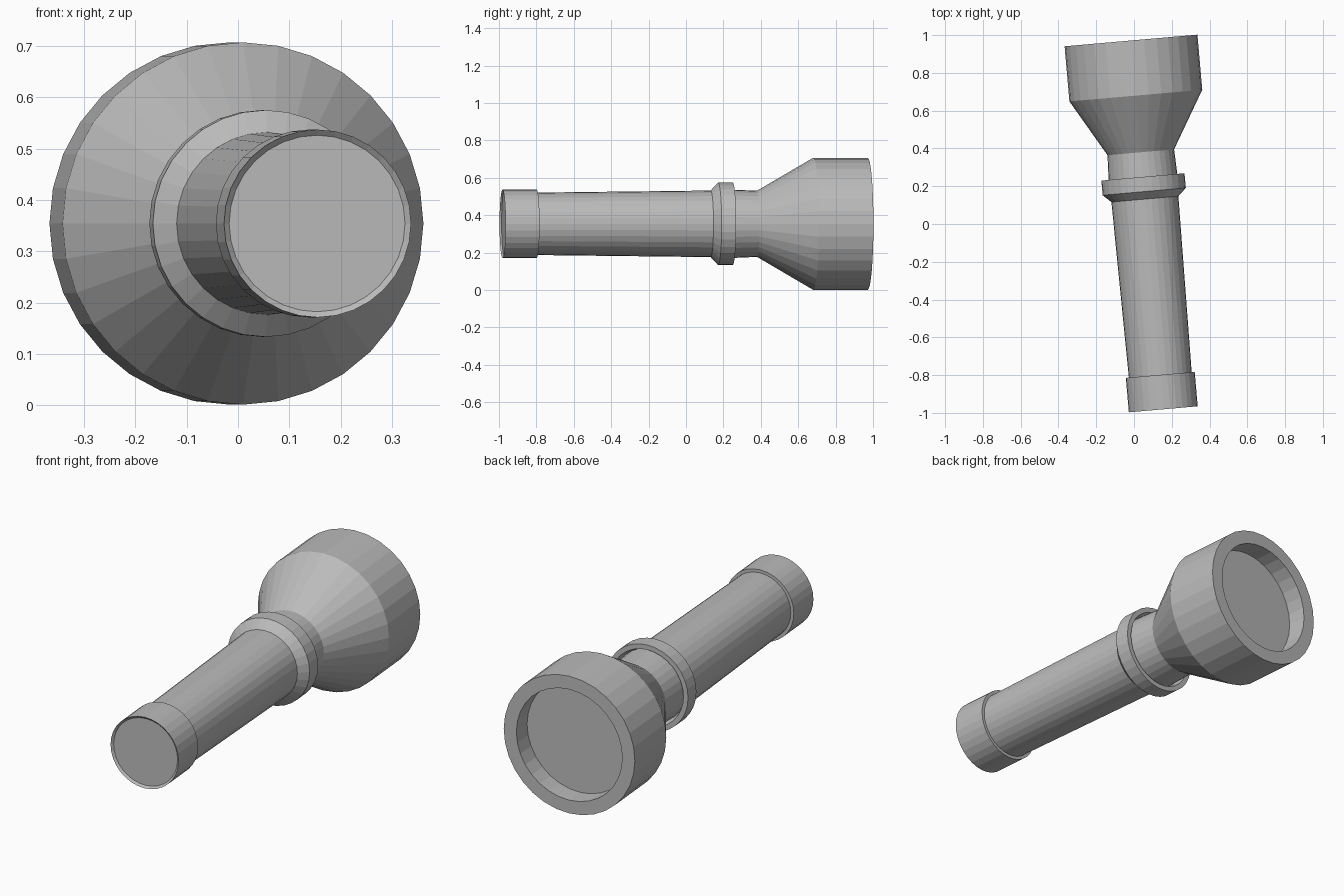
import bpy
import math
from mathutils import Matrix

cube = bpy.data.objects.get("Cube")
if cube:
    bpy.data.objects.remove(cube, do_unlink=True)

SIDES = 32
LENGTH = 1.96

grey = bpy.data.materials.new("plain grey")
grey.use_nodes = True
colour = (0.5, 0.5, 0.5, 1)
grey.diffuse_color = colour
grey.node_tree.nodes["Principled BSDF"].inputs["Base Color"].default_value = colour

# The long axis lies level, turned five degrees
placement = (Matrix.Translation((0.155, -0.981, 0.354))
             @ Matrix.Rotation(math.radians(5), 4, "Z")
             @ Matrix.Rotation(math.radians(-90), 4, "X"))


def lathe(name, profile, closed=False):
    """Revolve (radius, distance from tail) points; a zero radius closes an end."""
    verts, rings = [], []
    for radius, along in profile:
        count = SIDES if radius else 1
        rings.append([len(verts) + i for i in range(count)])
        for i in range(count):
            a = math.tau * i / SIDES
            verts.append((radius * math.cos(a), radius * math.sin(a), along))
    pairs = list(zip(rings, rings[1:]))
    if closed:
        pairs.append((rings[-1], rings[0]))
    faces = []
    for low, high in pairs:
        if len(low) == 1:
            faces.append(high[::-1])
        elif len(high) == 1:
            faces.append(low)
        else:
            for i in range(SIDES):
                j = (i + 1) % SIDES
                faces.append((low[i], low[j], high[j], high[i]))
    mesh = bpy.data.meshes.new(name)
    mesh.from_pydata(verts, [], faces)
    mesh.materials.append(grey)
    obj = bpy.data.objects.new(name, mesh)
    bpy.context.collection.objects.link(obj)
    obj.matrix_world = placement
    return obj


# Tail cap with a shallow dished end
lathe("tail_cap", [(0, 0.01), (0.172, 0.01), (0.183, 0), (0.183, 0.183),
                   (0.167, 0.183)])

# Slightly tapered handle
lathe("handle", [(0.167, 0.183), (0.178, 1.12)])

# Chamfered collar with a groove facing the head
lathe("collar", [(0.178, 1.117), (0.221, 1.157), (0.221, 1.235),
                 (0.196, 1.235), (0.183, 1.2)])

# Neck between collar and head
lathe("neck", [(0.184, 1.2), (0.177, 1.366)])

# Flared head with a thick rim and a recessed lens
lens_depth = LENGTH - 0.1
lathe("head", [(0.177, 1.366), (0.353, 1.667), (0.353, LENGTH),
               (0.285, LENGTH), (0.285, lens_depth)])
lathe("lens", [(0.285, lens_depth), (0, lens_depth)])
